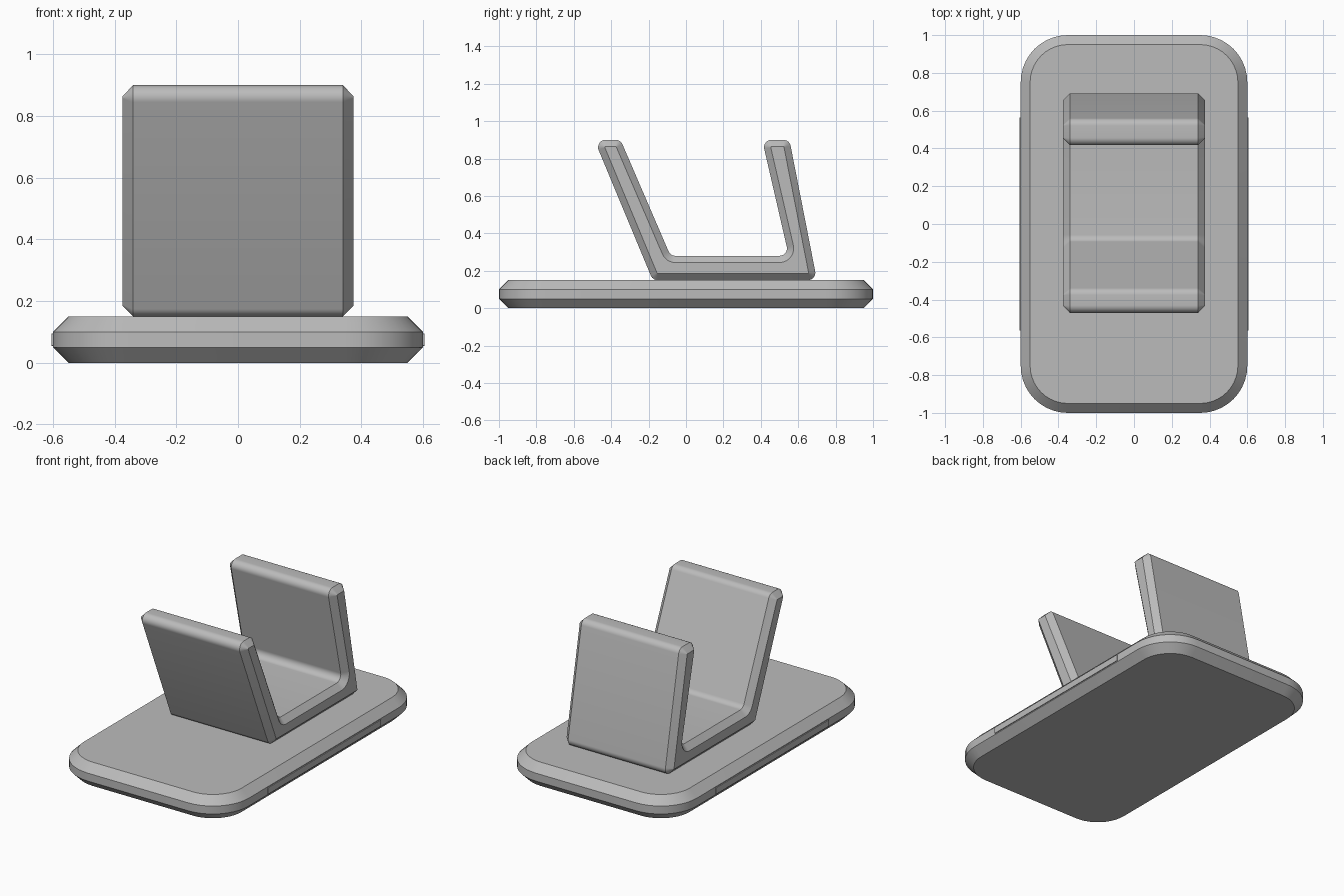
import bpy, bmesh, math
from mathutils import Vector

cube = bpy.data.objects.get("Cube")
if cube:
    bpy.data.objects.remove(cube)

# Single grey finish
grey = bpy.data.materials.new("satin_grey")
grey.use_nodes = True
COLOR = (0.5, 0.5, 0.5, 1)
grey.diffuse_color = COLOR
grey.node_tree.nodes["Principled BSDF"].inputs["Base Color"].default_value = COLOR


def rounded_ring(corners, radius, inset, steps=10):
    """Counter-clockwise polygon with filleted corners, offset inwards by inset."""
    pts = [Vector(c) for c in corners]
    ring = []
    for i, p in enumerate(pts):
        a = (p - pts[i - 1]).normalized()
        b = (pts[(i + 1) % len(pts)] - p).normalized()
        na, nb = Vector((-a.y, a.x)), Vector((-b.y, b.x))
        turn = math.atan2(a.x * b.y - a.y * b.x, a.dot(b))
        side = 1 if turn > 0 else -1
        # Fillet centre lies on the bisector; the inset only changes the radius
        centre = p + (na + nb) * (side * radius / (1 + na.dot(nb)))
        r = radius - side * inset
        start = math.atan2(-side * na.y, -side * na.x)
        for s in range(steps + 1):
            t = start + turn * s / steps
            ring.append(centre + Vector((math.cos(t), math.sin(t))) * r)
    return ring


def loft(name, corners, radius, levels, place):
    """Skin inset copies of a profile; levels are (position, inset) pairs."""
    bm = bmesh.new()
    rings = []
    for pos, inset in levels:
        rings.append([bm.verts.new(place(p.x, p.y, pos))
                      for p in rounded_ring(corners, radius, inset)])
    n = len(rings[0])
    for low, high in zip(rings, rings[1:]):
        for i in range(n):
            j = (i + 1) % n
            bm.faces.new((low[i], low[j], high[j], high[i]))
    bm.faces.new(rings[0][::-1])
    bm.faces.new(rings[-1])
    bmesh.ops.recalc_face_normals(bm, faces=bm.faces)
    mesh = bpy.data.meshes.new(name)
    bm.to_mesh(mesh)
    bm.free()
    mesh.materials.append(grey)
    obj = bpy.data.objects.new(name, mesh)
    bpy.context.collection.objects.link(obj)
    bpy.ops.object.select_all(action="DESELECT")
    obj.select_set(True)
    bpy.context.view_layer.objects.active = obj
    bpy.ops.object.shade_smooth_by_angle(angle=math.radians(30))
    return obj


def rectangle(w, h):
    return [(-w, -h), (w, -h), (w, h), (-w, h)]


# Rounded base slab with chamfered rims
loft("base", rectangle(0.6, 1.0), 0.25,
     [(0, 0.05), (0.05, 0), (0.10, 0), (0.15, 0.05)],
     lambda u, v, w: (u, v, w))

# Bent cradle: side profile in (y, z), chamfered towards both ends
cradle_profile = [(-0.178, 0.15), (0.70, 0.15), (0.553, 0.9), (0.407, 0.9),
                  (0.55, 0.28), (-0.083, 0.28), (-0.35, 0.9), (-0.49, 0.9)]
loft("cradle", cradle_profile, 0.04,
     [(-0.375, 0.036), (-0.34, 0), (0.34, 0), (0.375, 0.036)],
     lambda u, v, w: (w, u, v))

# Thin raised strips along both sides of the base
for name, side in (("left_strip", 1), ("right_strip", -1)):
    loft(name, rectangle(0.565, 0.02), 0.003, [(0.595, 0), (0.605, 0)],
         lambda u, v, w: (side * w, u, v + 0.075))
